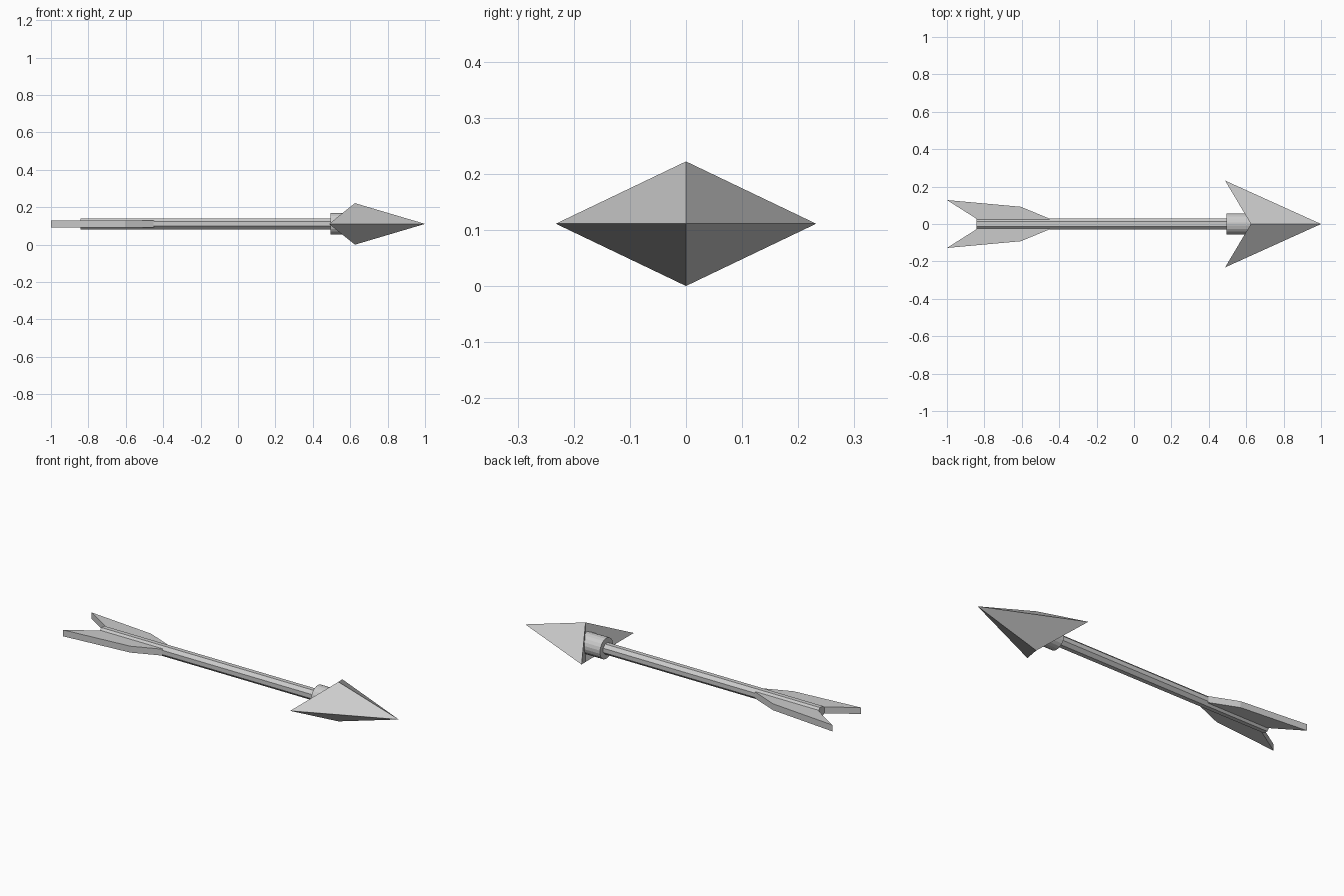
import bpy, bmesh
from math import pi
from mathutils import Matrix

if "Cube" in bpy.data.objects:
    bpy.data.objects.remove(bpy.data.objects["Cube"])

ZC = 0.111  # height of the arrow's axis


def make_object(name, bm):
    bmesh.ops.recalc_face_normals(bm, faces=bm.faces)
    mesh = bpy.data.meshes.new(name)
    bm.to_mesh(mesh)
    bm.free()
    obj = bpy.data.objects.new(name, mesh)
    bpy.context.collection.objects.link(obj)
    return obj


def rod(name, x0, x1, radius, sides):
    # prism along x with a flat side facing up
    bm = bmesh.new()
    m = (Matrix.Translation(((x0 + x1) / 2, 0, ZC))
         @ Matrix.Rotation(pi / 2, 4, 'Y') @ Matrix.Rotation(pi / sides, 4, 'Z'))
    bmesh.ops.create_cone(bm, cap_ends=True, segments=sides, radius1=radius,
                          radius2=radius, depth=x1 - x0, matrix=m)
    return make_object(name, bm)


# Octagonal shaft and the round collar behind the head
rod("shaft", -0.842, 0.64, 0.0315, 8)
rod("collar", 0.495, 0.65, 0.058, 20)

# Arrowhead: tip, top and bottom ridges, two swept-back barbs
bm = bmesh.new()
tip, top, bottom, left, right = [bm.verts.new(p) for p in (
    (1, 0, ZC), (0.625, 0, 2 * ZC), (0.625, 0, 0),
    (0.487, 0.232, ZC), (0.487, -0.232, ZC))]
for barb in (left, right):
    for tri in ((tip, top, barb), (tip, bottom, barb), (top, bottom, barb)):
        bm.faces.new(tri)
make_object("arrowhead", bm)

# Fletching: one flat vane on each side of the tail
vane = [(-0.45, 0.028), (-0.605, 0.092), (-1, 0.128), (-0.842, 0.028), (-0.83, 0.015), (-0.46, 0.015)]
T = 0.036
for name, s in (("fletching_left", 1), ("fletching_right", -1)):
    bm = bmesh.new()
    face = bm.faces.new([bm.verts.new((x, s * y, ZC - T / 2)) for x, y in vane])
    ext = bmesh.ops.extrude_face_region(bm, geom=[face], use_keep_orig=True)
    bmesh.ops.translate(bm, vec=(0, 0, T),
                        verts=[v for v in ext["geom"] if isinstance(v, bmesh.types.BMVert)])
    make_object(name, bm)
